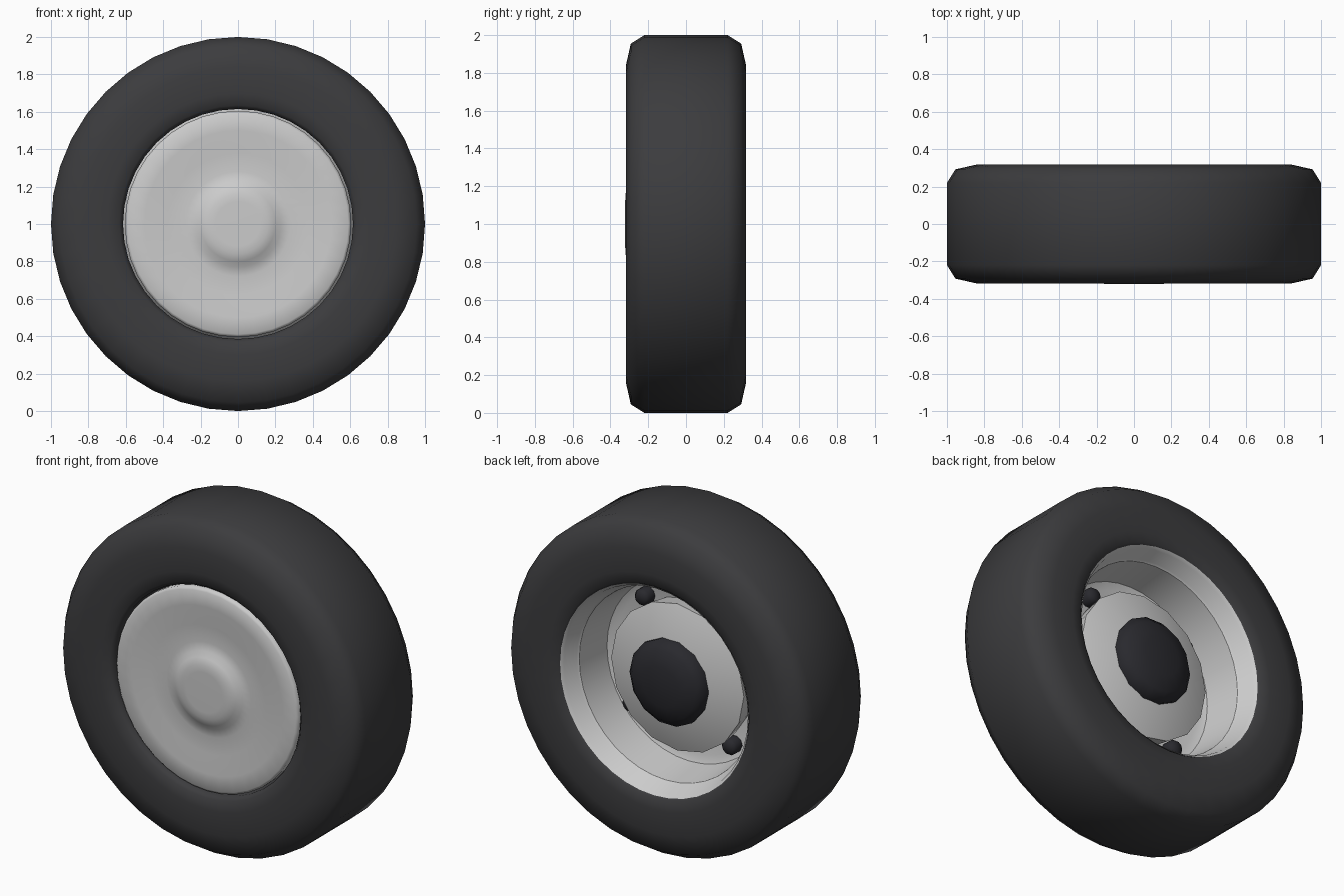
import bpy, bmesh
from math import sin, cos, pi, radians

if "Cube" in bpy.data.objects:
    bpy.data.objects.remove(bpy.data.objects["Cube"])


def material(name, rgb):
    m = bpy.data.materials.new(name)
    m.diffuse_color = (*rgb, 1)
    m.use_nodes = True
    m.node_tree.nodes["Principled BSDF"].inputs["Base Color"].default_value = m.diffuse_color
    return m


RUBBER = material("rubber", (0.045, 0.045, 0.048))
BLACK = material("black_metal", (0.022, 0.022, 0.027))


def lathe(name, profile, sides, mat=None, closed=False, angle=40, center=(0, 1)):
    """Revolve (radius, y) points around the y axis at center (x, z)."""
    bm = bmesh.new()
    rings = []
    for r, y in profile:
        if r == 0:
            rings.append([bm.verts.new((center[0], y, center[1]))] * sides)
        else:
            rings.append([bm.verts.new((center[0] + r * cos(2 * pi * i / sides), y,
                                        center[1] + r * sin(2 * pi * i / sides)))
                          for i in range(sides)])
    pairs = list(zip(rings, rings[1:]))
    if closed:
        pairs.append((rings[-1], rings[0]))
    for a, b in pairs:
        for i in range(sides):
            j = (i + 1) % sides
            quad = list(dict.fromkeys((a[i], a[j], b[j], b[i])))
            bm.faces.new(quad)
    bmesh.ops.recalc_face_normals(bm, faces=bm.faces)
    me = bpy.data.meshes.new(name)
    bm.to_mesh(me)
    bm.free()
    ob = bpy.data.objects.new(name, me)
    bpy.context.collection.objects.link(ob)
    if mat:
        me.materials.append(mat)
    bpy.ops.object.select_all(action='DESELECT')
    ob.select_set(True)
    bpy.context.view_layer.objects.active = ob
    bpy.ops.object.shade_smooth_by_angle(angle=radians(angle))
    return ob


# Tyre: bevelled tread, flat sidewalls and rounded bead
half = [(1.0, 0.22), (0.955, 0.292), (0.84, 0.318), (0.70, 0.318), (0.635, 0.308), (0.615, 0.285)]
lathe("tyre", [(r, -y) for r, y in reversed(half)] + half, 40, RUBBER, closed=True, angle=60)

# Hub cap: shallow dish with a raised central boss
lathe("hub_cap", [(0.605, -0.25), (0.605, -0.285), (0.59, -0.297), (0.50, -0.293),
                  (0.38, -0.283), (0.28, -0.276), (0.23, -0.285), (0.20, -0.307),
                  (0.16, -0.32), (0.12, -0.322), (0, -0.318)], 40, angle=60)

# Rim barrel, open at the back, with its inner web
lathe("rim", [(0.625, 0.30), (0.61, 0.285), (0.585, 0.20), (0.575, 0.19), (0.545, -0.03),
              (0.50, -0.05), (0.22, -0.05), (0.22, -0.07), (0.52, -0.07), (0.605, -0.26)],
      40, angle=35)

# Brake drum: low-sided cone inside the rim
lathe("brake_drum", [(0.42, -0.05), (0.44, 0.08), (0.24, 0.15), (0, 0.15)], 16, angle=35)

# Axle dome
lathe("axle_dome", [(0.25, 0.11), (0.255, 0.17), (0.21, 0.215), (0.12, 0.24), (0, 0.247)],
      14, BLACK, angle=60)

# Dark studs around the web
for k in range(4):
    a = radians(52 + 90 * k)
    lathe(f"web_stud_{k + 1}", [(0.05, -0.05), (0.05, 0.0), (0.035, 0.02), (0, 0.025)], 10, BLACK,
          angle=60, center=(0.47 * cos(a), 1 + 0.47 * sin(a)))
